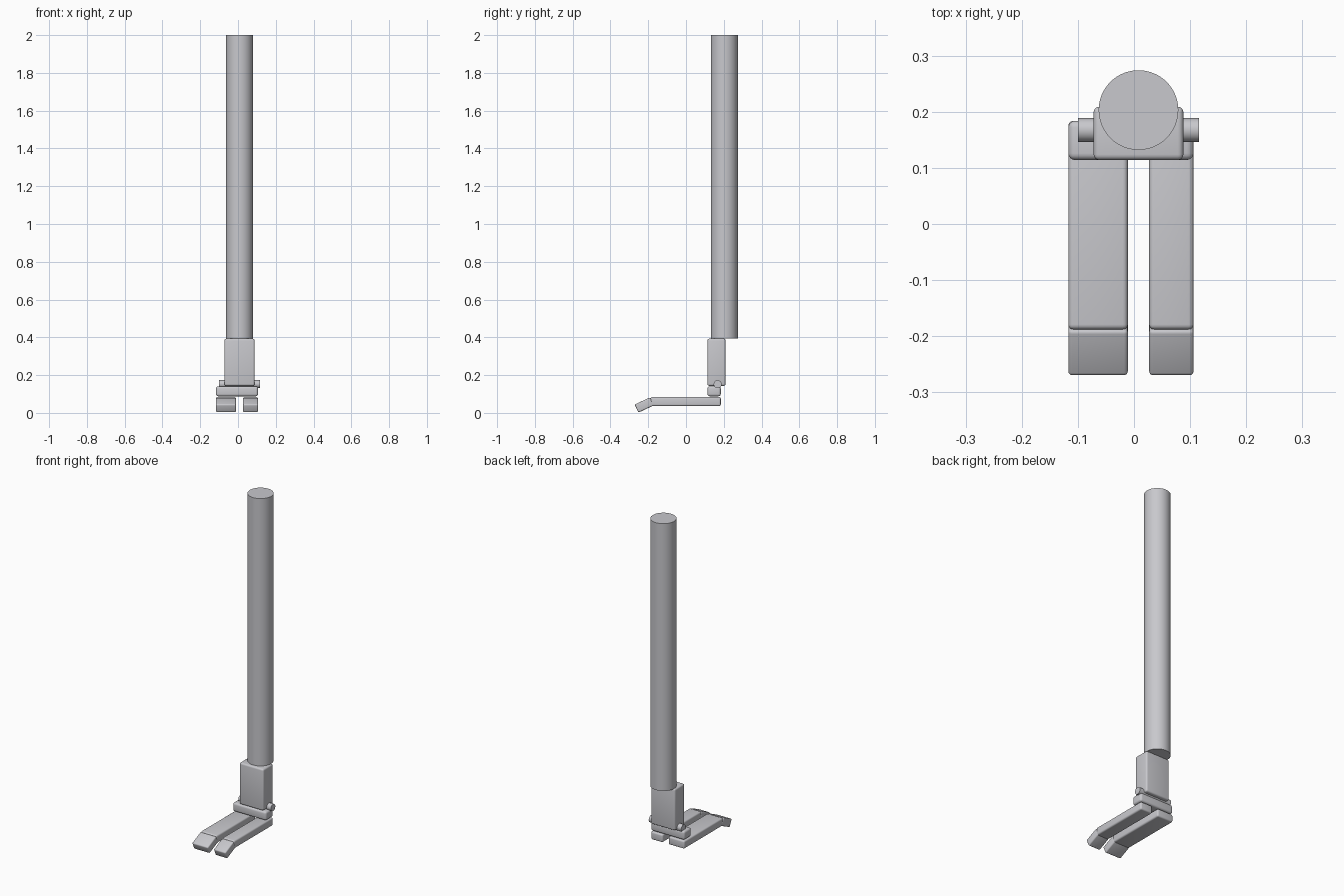
import bpy
import math

cube = bpy.data.objects.get("Cube")
if cube:
    bpy.data.objects.remove(cube, do_unlink=True)

# Single grey finish
grey = bpy.data.materials.new("light grey")
grey.use_nodes = True
colour = (0.58, 0.58, 0.61, 1.0)
grey.diffuse_color = colour
grey.node_tree.nodes["Principled BSDF"].inputs["Base Color"].default_value = colour


def finish(obj, name):
    obj.name = name
    obj.data.name = name
    obj.data.materials.append(grey)
    bpy.ops.object.shade_smooth_by_angle(angle=math.radians(35))
    return obj


def rounded_box(name, x, y, z, bevel, tilt=0.0):
    """Box spanning the (min, max) ranges, with rounded edges and a tilt about x."""
    spans = (x, y, z)
    bpy.ops.mesh.primitive_cube_add(size=1, location=[(a + b) / 2 for a, b in spans])
    obj = bpy.context.object
    obj.scale = [b - a for a, b in spans]
    bpy.ops.object.transform_apply(location=False, rotation=False, scale=True)
    mod = obj.modifiers.new("Rounded edges", 'BEVEL')
    mod.width = bevel
    mod.segments = 4
    bpy.ops.object.modifier_apply(modifier=mod.name)
    obj.rotation_euler.x = tilt
    return finish(obj, name)


def cylinder(name, radius, length, centre, rotation=(0, 0, 0), sides=64):
    bpy.ops.mesh.primitive_cylinder_add(vertices=sides, radius=radius, depth=length,
                                        location=centre, rotation=rotation)
    return finish(bpy.context.object, name)


# Shin tube and the ankle block it stands on
cylinder("shin_tube", 0.071, 1.607, (0.008, 0.203, 1.1965))
rounded_box("ankle_block", (-0.072, 0.088), (0.114, 0.209), (0.143, 0.393), 0.010)

# Hinge pin through the ankle, and the plate under it
cylinder("ankle_pin", 0.021, 0.216, (0.008, 0.1675, 0.152), (0, math.pi / 2, 0), 32)
rounded_box("ankle_plate", (-0.117, 0.106), (0.114, 0.184), (0.088, 0.141), 0.012)

# Two foot bars of different width, each with a toe sloping down at the front
TOE_TILT = math.radians(25)
TOE_Y, TOE_Z, TOE_LENGTH, TOE_THICKNESS = -0.221, 0.042, 0.090, 0.047
for side, x in (("right", (-0.117, -0.011)), ("left", (0.027, 0.106))):
    rounded_box(side + "_foot_bar", x, (-0.188, 0.184), (0.036, 0.084), 0.009)
    rounded_box(side + "_toe", x,
                (TOE_Y - TOE_LENGTH / 2, TOE_Y + TOE_LENGTH / 2),
                (TOE_Z - TOE_THICKNESS / 2, TOE_Z + TOE_THICKNESS / 2),
                0.007, TOE_TILT)
